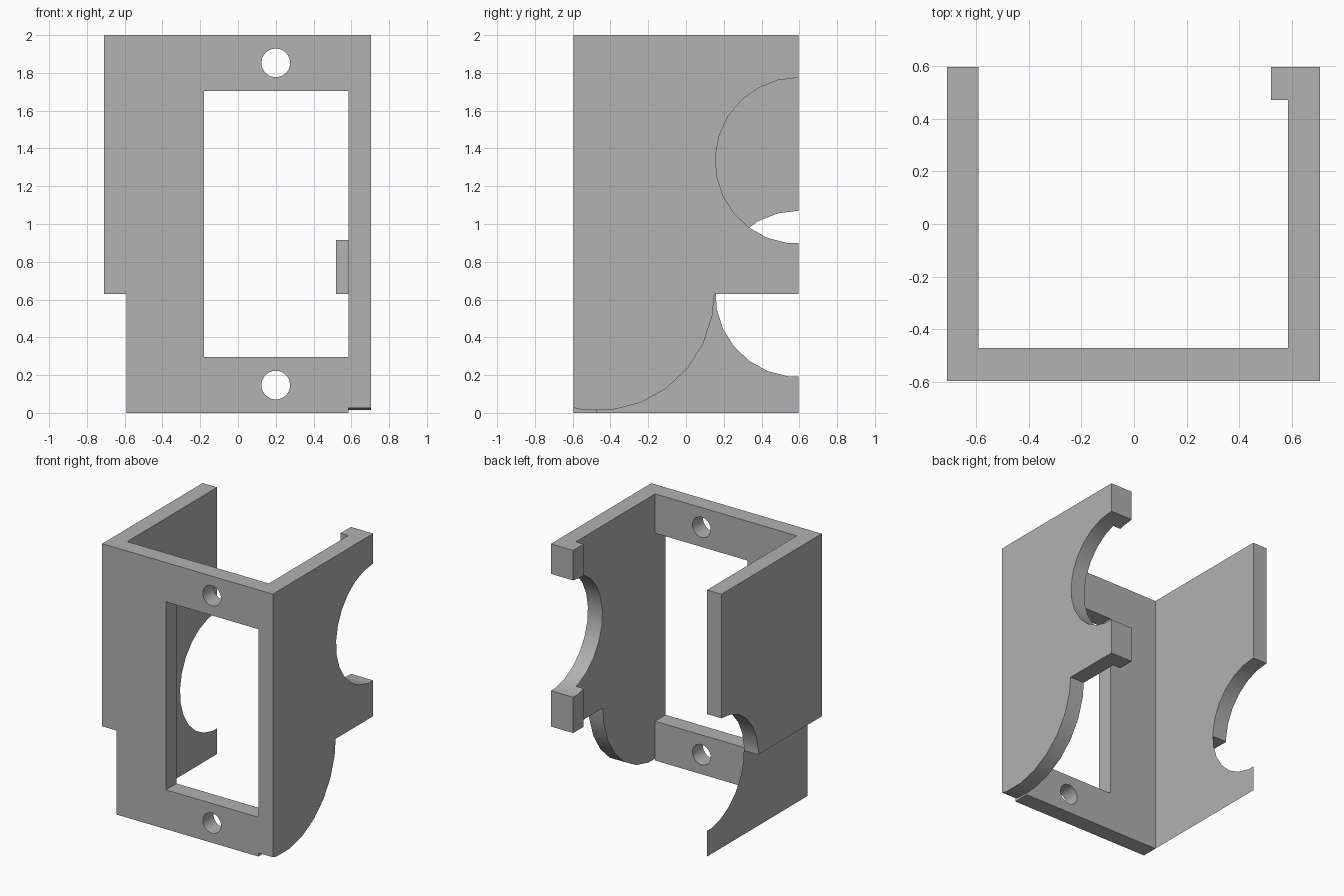
import bpy
import bmesh
from math import sin, cos, tau
from mathutils import Vector

cube = bpy.data.objects.get("Cube")
if cube:
    bpy.data.objects.remove(cube, do_unlink=True)

# Main dimensions
LEFT, RIGHT = 0.705, -0.71           # outer faces of the side walls
LEFT_IN, RIGHT_IN = 0.585, -0.59     # inner faces of the side walls
FRONT, BACK, PLATE_BACK = -0.595, 0.595, -0.47
STEP = 0.63                          # underside of the side walls
FAR = 1.5                            # cutter overshoot
SEGMENTS = 25

grey = bpy.data.materials.new("grey_plastic")
grey.use_nodes = True
grey.diffuse_color = (0.445, 0.445, 0.445, 1)
grey.node_tree.nodes["Principled BSDF"].inputs["Base Color"].default_value = grey.diffuse_color


def prism(name, outline, axis, low, high):
    """Extrude a 2D outline along an axis; 2D pairs are yz, xz or xy."""
    place = {"x": lambda a, b, d: (d, a, b),
             "y": lambda a, b, d: (a, d, b),
             "z": lambda a, b, d: (a, b, d)}[axis]
    bm = bmesh.new()
    face = bm.faces.new([bm.verts.new(place(a, b, low)) for a, b in outline])
    extruded = bmesh.ops.extrude_face_region(bm, geom=[face])["geom"]
    shift = Vector(place(0, 0, high - low))
    bmesh.ops.translate(bm, vec=shift, verts=[v for v in extruded if isinstance(v, bmesh.types.BMVert)])
    bmesh.ops.recalc_face_normals(bm, faces=bm.faces)
    mesh = bpy.data.meshes.new(name)
    bm.to_mesh(mesh)
    bm.free()
    obj = bpy.data.objects.new(name, mesh)
    mesh.materials.append(grey)
    bpy.context.collection.objects.link(obj)
    return obj


def rect(a0, a1, b0, b1):
    return [(a0, b0), (a1, b0), (a1, b1), (a0, b1)]


def arc(a, b, radius, first=0, last=SEGMENTS - 1):
    return [(a + radius * sin(tau * k / SEGMENTS), b + radius * cos(tau * k / SEGMENTS))
            for k in range(first, last + 1)]


def mirrored_arc(a, b, radius):
    return [(2 * a - p, q) for p, q in arc(a, b, radius)]


bracket = prism("servo_bracket", rect(RIGHT, LEFT, FRONT, BACK), "z", 0, 2)

# Inner space, leaving a small lip at the back of the left wall
cavity = [(RIGHT_IN, PLATE_BACK), (LEFT_IN, PLATE_BACK), (LEFT_IN, 0.47),
          (0.52, 0.47), (0.52, FAR), (RIGHT_IN, FAR)]
# Rounded lower gusset of the left wall
gusset = [(FAR, STEP), (0.15, STEP)] + arc(PLATE_BACK, STEP, 0.62, 7, 14) + [(-FAR, -1), (FAR, -1)]

cutters = [
    prism("cavity_cutter", cavity, "z", -1, 3),
    prism("lip_cutter", rect(0.3, FAR, -1, STEP), "x", 0.4, 1),
    prism("gusset_cutter", gusset, "x", LEFT_IN, 1),
    prism("right_step_cutter", rect(-FAR, FAR, -1, STEP), "x", -1, RIGHT_IN),
    prism("left_round_cutter", mirrored_arc(BACK, 1.335, 0.44), "x", 0.3, 1),
    prism("right_round_cutter", mirrored_arc(BACK, STEP, 0.44), "x", -1, -0.4),
    prism("window_cutter", rect(-0.18, LEFT_IN, 0.295, 1.705), "y", -1, -0.3),
]
# Screw holes above and below the window
for z in (0.147, 1.853):
    cutters.append(prism("screw_hole_cutter", arc(0.2, z, 0.076), "y", -1, -0.3))

for cutter in cutters:
    cutter.hide_render = True
    cut = bracket.modifiers.new(cutter.name, "BOOLEAN")
    cut.operation = "DIFFERENCE"
    cut.solver = "EXACT"
    cut.object = cutter

# Bake the cuts and drop the cutters
graph = bpy.context.evaluated_depsgraph_get()
baked = bpy.data.meshes.new_from_object(bracket.evaluated_get(graph))
bracket.modifiers.clear()
bracket.data = baked
for cutter in cutters:
    bpy.data.objects.remove(cutter, do_unlink=True)

bpy.ops.object.select_all(action="DESELECT")
bracket.select_set(True)
bpy.context.view_layer.objects.active = bracket
bpy.ops.object.shade_smooth_by_angle(angle=0.5)
